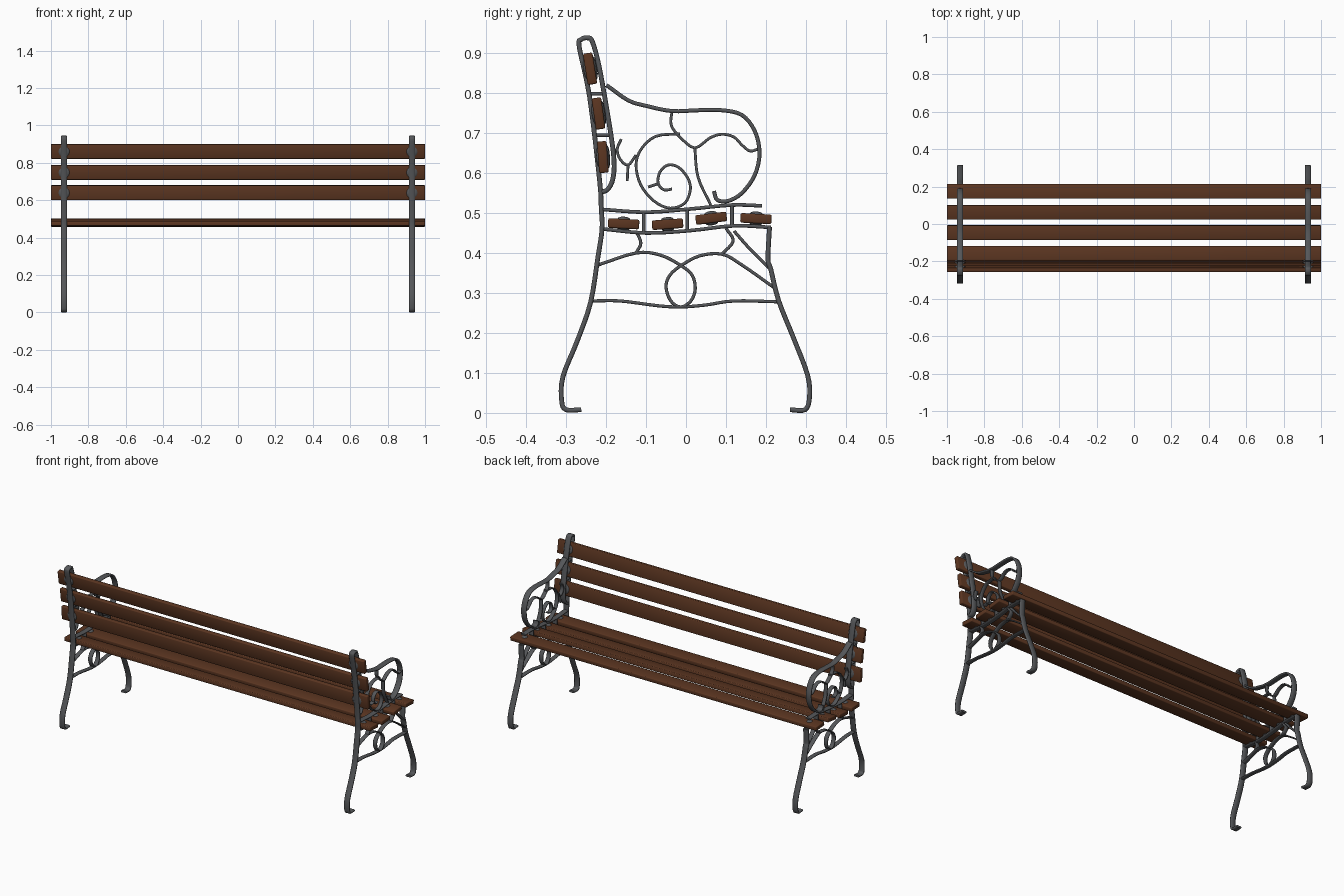
import bpy, bmesh, math
from mathutils import Vector, Matrix

cube = bpy.data.objects.get("Cube")
if cube:
    bpy.data.objects.remove(cube, do_unlink=True)


def material(name, rgb):
    m = bpy.data.materials.new(name)
    m.use_nodes = True
    m.diffuse_color = (*rgb, 1)
    m.node_tree.nodes["Principled BSDF"].inputs["Base Color"].default_value = (*rgb, 1)
    return m


IRON = material("dark grey iron", (0.09, 0.094, 0.1))
WOOD = material("brown wood", (0.105, 0.036, 0.015))
SIDE = 0.93  # x of the two end frames


def finish(name, bm, mat, angle):
    bmesh.ops.recalc_face_normals(bm, faces=bm.faces)
    mesh = bpy.data.meshes.new(name)
    bm.to_mesh(mesh)
    bm.free()
    mesh.materials.append(mat)
    ob = bpy.data.objects.new(name, mesh)
    bpy.context.collection.objects.link(ob)
    bpy.ops.object.select_all(action="DESELECT")
    ob.select_set(True)
    bpy.context.view_layer.objects.active = ob
    bpy.ops.object.shade_smooth_by_angle(angle=math.radians(angle))
    return ob


def smooth_path(pts, steps=4):
    """Catmull-Rom curve through (y, z) points."""
    p = [Vector(q) for q in pts]
    if len(p) == 2:
        return p
    p = [2 * p[0] - p[1]] + p + [2 * p[-1] - p[-2]]
    out = []
    for a, b, c, d in zip(p, p[1:], p[2:], p[3:]):
        for i in range(steps):
            t = i / steps
            out.append(b + 0.5 * t * ((c - a) + t * ((2 * a - 5 * b + 4 * c - d)
                                                   + t * (3 * (b - c) + d - a))))
    return out + [p[-2]]


def add_bar(bm, pts, x, width, thick):
    """Sweep a chamfered flat bar along a side profile."""
    path = smooth_path(pts)
    w, t = width / 2, thick / 2
    c = t * 0.6
    section = [(w, t - c), (w - c, t), (c - w, t), (-w, t - c),
               (-w, c - t), (c - w, -t), (w - c, -t), (w, c - t)]
    rings = []
    for i, p in enumerate(path):
        d = (path[min(i + 1, len(path) - 1)] - path[max(i - 1, 0)]).normalized()
        n = Vector((-d.y, d.x))
        rings.append([bm.verts.new((x + u, p.x + n.x * v, p.y + n.y * v)) for u, v in section])
    for r, s in zip(rings, rings[1:]):
        for k in range(8):
            j = (k + 1) % 8
            bm.faces.new((r[k], r[j], s[j], s[k]))
    bm.faces.new(rings[0])
    bm.faces.new(rings[-1])


def iron_part(name, paths, width, thick):
    for side, x in (("left", SIDE), ("right", -SIDE)):
        bm = bmesh.new()
        for pts in paths:
            add_bar(bm, pts, x, width, thick)
        finish(f"{side}_{name}", bm, IRON, 50)


# Legs, the rear one looping over into the back post
iron_part("back_leg_and_post", [[
    (-.262, .008), (-.3, .008), (-.311, .03), (-.308, .09), (-.272, .18), (-.239, .275),
    (-.221, .385), (-.21, .46), (-.212, .51), (-.216, .58), (-.241, .79), (-.267, .915),
    (-.262, .934), (-.246, .938), (-.234, .928), (-.216, .86), (-.19, .71), (-.18, .63),
    (-.183, .585), (-.195, .56), (-.21, .552)]], .034, .012)
iron_part("front_leg", [[
    (.26, .008), (.298, .008), (.309, .04), (.304, .095), (.27, .185), (.232, .28),
    (.212, .36), (.205, .385), (.209, .465)]], .034, .012)

# Seat rails with their uprights, and ties inside the back post
iron_part("seat_rails", [
    [(-.21, .509), (-.1, .502), (.01, .51), (.115, .52), (.19, .518)],
    [(-.208, .46), (-.1, .45), (.01, .456), (.12, .468), (.212, .464)],
    [(-.106, .452), (-.106, .5)], [(.003, .458), (.003, .508)], [(.115, .468), (.115, .518)],
    [(-.243, .798), (-.202, .798)], [(-.228, .695), (-.188, .695)]], .03, .009)

# Armrest curling down to the seat
iron_part("armrest", [[
    (-.199, .82), (-.145, .782), (-.1, .768), (-.035, .755), (.03, .757), (.09, .757),
    (.14, .745), (.172, .705), (.184, .65), (.172, .595), (.14, .55), (.105, .53),
    (.078, .533), (.07, .555)]], .034, .01)

# Scrollwork between armrest and seat
iron_part("arm_scrolls", [
    [(-.035, .755), (-.037, .72), (-.015, .69), (.022, .663), (.06, .688), (.09, .697),
     (.12, .69), (.14, .67), (.16, .655), (.18, .66)],
    [(.022, .663), (.03, .59), (.062, .52)],
    [(-.015, .698), (-.075, .692), (-.112, .66), (-.125, .62), (-.113, .57), (-.08, .53),
     (-.04, .512), (-.003, .525), (.011, .56), (.003, .59), (-.02, .615), (-.045, .62),
     (-.065, .603), (-.07, .575), (-.055, .558), (-.035, .56)],
    [(-.095, .565), (-.07, .573)],
    [(-.162, .685), (-.172, .66), (-.165, .635), (-.145, .62), (-.125, .645)],
    [(-.145, .62), (-.147, .58)], [(-.172, .66), (-.182, .65)]], .024, .007)

# Braces and loop below the seat
iron_part("leg_scrolls", [
    [(-.22, .37), (-.125, .4), (-.065, .395), (-.015, .37), (.015, .345), (.023, .31),
     (.012, .28), (-.013, .265), (-.038, .28), (-.05, .315), (-.04, .345), (-.01, .37),
     (.035, .393), (.09, .397), (.14, .37), (.225, .31)],
    [(-.24, .28), (-.165, .28), (-.07, .268), (-.013, .265), (.05, .27), (.12, .28), (.23, .278)],
    [(-.125, .4), (-.113, .425), (-.125, .455)],
    [(.09, .397), (.118, .43), (.1, .462)],
    [(.12, .455), (.16, .41), (.21, .36)]], .026, .008)


def slat(name, y, z, tilt, size, bolt_radius):
    """Plank along x with domed bolts on both faces; thin axis is local z."""
    frame = Matrix.Translation((0, y, z)) @ Matrix.Rotation(math.radians(tilt), 4, "X")
    bm = bmesh.new()
    bmesh.ops.create_cube(bm, size=1, matrix=frame @ Matrix.Diagonal((*size, 1)))
    bmesh.ops.bevel(bm, geom=bm.edges[:], offset=.004, segments=2, affect="EDGES", profile=.5)
    finish(name, bm, WOOD, 50)
    bm = bmesh.new()
    for x in (-SIDE, SIDE):
        for face in (-1, 1):
            place = Matrix.Translation((x, 0, face * size[2] / 2))
            flat = Matrix.Diagonal((1, 1, .006 / bolt_radius, 1))
            bmesh.ops.create_uvsphere(bm, u_segments=12, v_segments=6, radius=bolt_radius,
                                      matrix=frame @ place @ flat)
    finish(name + "_bolts", bm, IRON, 60)


# Wooden planks
for i, (y, z, tilt) in enumerate([(-.156, .473, -3), (-.046, .472, 4), (.063, .487, 7), (.175, .486, -3)]):
    slat(f"seat_slat_{i + 1}", y, z, tilt, (2, .078, .024), .016)
for i, (y, z, tilt) in enumerate([(-.208, .64, 94), (-.219, .749, 98), (-.24, .861, 99)]):
    slat(f"back_slat_{i + 1}", y, z, tilt, (2, .079, .024), .03)
